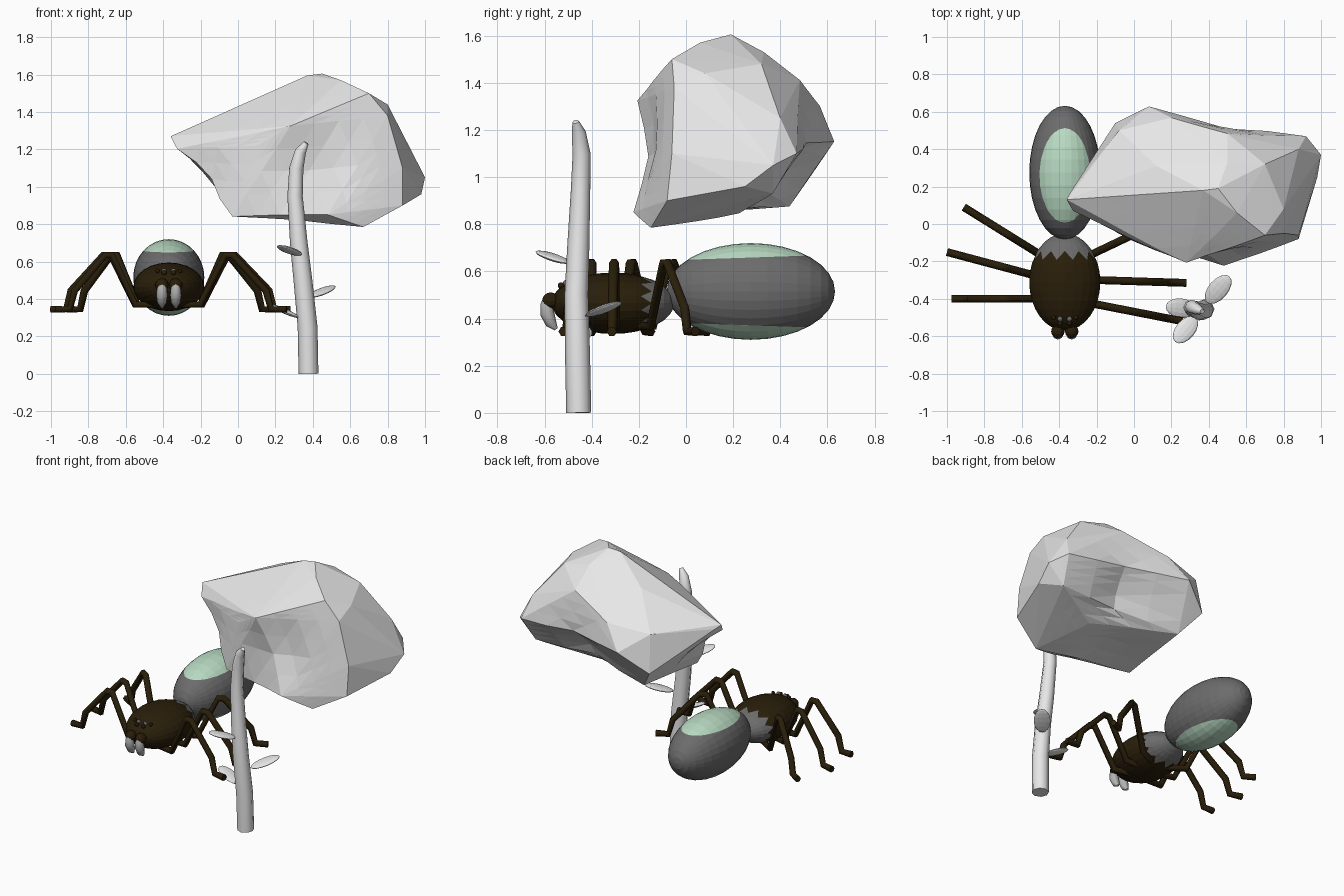
import bpy, bmesh, math
from mathutils import Vector, Matrix

cube = bpy.data.objects.get("Cube")
if cube:
    bpy.data.objects.remove(cube, do_unlink=True)


def material(name, r, g, b):
    m = bpy.data.materials.new(name)
    m.use_nodes = True
    m.diffuse_color = (r, g, b, 1)
    m.node_tree.nodes["Principled BSDF"].inputs["Base Color"].default_value = (r, g, b, 1)
    return m


STONE = material("pale stone", .8, .8, .8)
GREY = material("dark grey", .15, .15, .15)
BROWN = material("dark brown", .022, .013, .003)
MINT = material("mint", .48, .7, .54)
FANG = material("fang grey", .45, .45, .45)


def finish(name, bm, *mats):
    bmesh.ops.recalc_face_normals(bm, faces=bm.faces)
    mesh = bpy.data.meshes.new(name)
    bm.to_mesh(mesh)
    bm.free()
    for m in mats:
        mesh.materials.append(m)
    ob = bpy.data.objects.new(name, mesh)
    bpy.context.collection.objects.link(ob)
    return ob


def unit_ball(segments, rings):
    """Unit sphere with its poles along y."""
    bm = bmesh.new()
    bmesh.ops.create_uvsphere(bm, u_segments=segments, v_segments=rings, radius=1,
                              matrix=Matrix.Rotation(-math.pi / 2, 4, 'X'))
    return bm


def place(bm, centre, radii, rotation=Matrix()):
    bm.transform(Matrix.Translation(centre) @ rotation @ Matrix.Diagonal((*radii, 1)))


def ball(name, centre, radii, mat, rotation=Matrix()):
    bm = unit_ball(12, 8)
    place(bm, centre, radii, rotation)
    return finish(name, bm, mat)


def tube(name, points, radii, mat, resolution=1):
    curve = bpy.data.curves.new(name, 'CURVE')
    curve.dimensions = '3D'
    curve.bevel_depth = 1
    curve.bevel_resolution = resolution
    curve.use_fill_caps = True
    spline = curve.splines.new('POLY')
    spline.points.add(len(points) - 1)
    for p, co, r in zip(spline.points, points, radii):
        p.co = (*co, 1)
        p.radius = r
    curve.materials.append(mat)
    ob = bpy.data.objects.new(name, curve)
    bpy.context.collection.objects.link(ob)
    bpy.ops.object.select_all(action='DESELECT')
    ob.select_set(True)
    bpy.context.view_layer.objects.active = ob
    bpy.ops.object.convert(target='MESH')
    return ob


MID = -.37  # spider centre line

# abdomen with mint caps cut above and below
bm = unit_ball(32, 16)
for side in (1, -1):
    normal = Vector((0, -.06, side)).normalized()
    bmesh.ops.bisect_plane(bm, geom=bm.verts[:] + bm.edges[:] + bm.faces[:],
                           plane_co=normal * .7, plane_no=normal)
    for f in bm.faces:
        if f.calc_center_median().dot(normal) > .7:
            f.material_index = 1
place(bm, (MID, .275, .515), (.19, .357, .205))
finish("abdomen", bm, GREY, MINT)

# front body with a zigzag grey rear
bm = unit_ball(24, 16)
edge = math.sin(math.radians(33.75))
for f in bm.faces:
    f.material_index = int(f.calc_center_median().y > edge)
ring = [v for v in bm.verts if abs(v.co.y - edge) < .01]
ring.sort(key=lambda v: math.atan2(v.co.z, v.co.x))
for i, v in enumerate(ring):
    v.co.y += .13 * (-1) ** i
    v.co.normalize()
place(bm, (MID, -.31, .465), (.19, .26, .13))
finish("front_body", bm, BROWN, GREY)

# jaws, fangs and eyes
for side, word in ((1, "left"), (-1, "right")):
    x = MID + side * .037
    ball(word + "_jaw", (x, -.574, .475), (.036, .036, .036), BROWN)
    tube(word + "_fang", [(x, -.59, .495), (x, -.592, .46), (x, -.588, .42), (x, -.572, .38), (x, -.55, .355)],
         (.012, .026, .03, .024, .008), FANG, 2)
    ball(word + "_front_eye", (MID + side * .025, -.53, .54), (.014,) * 3, BROWN)
    ball(word + "_rear_eye", (MID + side * .025, -.508, .55), (.014,) * 3, GREY)
    ball(word + "_side_eye", (MID + side * .06, -.5, .55), (.012,) * 3, BROWN)

# legs: hip and foot in plan, sharing one bent profile
PROFILE = ((-.35, .37), (0, .37), (.29, .635), (.375, .635), (.76, .445), (.82, .345), (1, .345))
LEGS = {
    "right_rear_leg": ((-.54, -.14), (-.91, .09)),
    "right_middle_leg": ((-.55, -.27), (-1, -.15)),
    "right_front_leg": ((-.55, -.4), (-.975, -.4)),
    "left_rear_leg": ((-.2, -.15), (.2, .04)),
    "left_middle_leg": ((-.19, -.3), (.28, -.315)),
    "left_front_leg": ((-.2, -.43), (.26, -.52)),
}
for name, (hip, foot) in LEGS.items():
    a, b = Vector(hip), Vector(foot)
    tube(name, [(*a.lerp(b, t), z) for t, z in PROFILE], [.021] * len(PROFILE), BROWN)

# plant stem
stem = [(.377, -.455, 0), (.372, -.46, .25), (.347, -.465, .5), (.325, -.457, .7),
        (.305, -.447, .95), (.312, -.443, 1.1), (.335, -.455, 1.19), (.365, -.468, 1.235)]
tube("stem", stem, (.053, .053, .05, .047, .041, .038, .03, .014), STONE, 2)

# leaves: flattened balls from base to tip
LEAVES = {
    "upper_leaf": ((.33, -.5, .635), (.22, -.63, .685)),
    "middle_leaf": ((.39, -.42, .41), (.51, -.28, .47)),
    "lower_leaf": ((.33, -.46, .3), (.17, -.44, .37)),
}
for name, (base, tip) in LEAVES.items():
    a, b = Vector(base), Vector(tip)
    turn = (b - a).to_track_quat('Y', 'Z').to_matrix().to_4x4()
    ball(name, (a + b) / 2, (.052, (b - a).length / 2, .014), STONE, turn)

# boulder: hull of its corners, then subdivided and dented
CORNERS = [
    (-.36, .13, 1.27), (-.33, .07, 1.2), (-.34, .17, 1.25), (-.03, -.08, .84), (-.1, .54, 1.02),
    (.01, .44, .875), (.1, -.14, 1.22), (.08, .63, 1.15), (-.08, .5, 1.27), (.12, .31, 1.46),
    (.2, .57, 1.3), (.5, .485, 1.41), (.92, .47, 1.1), (1, .37, 1.05), (.98, .25, .96),
    (.88, -.08, .9), (.88, -.06, 1.1), (.88, .4, 1.25), (.8, .08, 1.44), (.8, -.05, 1.38),
    (.7, -.06, 1.5), (.7, .32, 1.48), (.45, .19, 1.605), (.37, .18, 1.595), (.28, -.22, 1.325),
    (.48, -.235, .85), (.67, -.15, .785), (.55, .06, 1.57), (.88, .37, .93), (.55, .24, .835),
    (.5, .33, 1.53),
]
bm = bmesh.new()
for co in CORNERS:
    bm.verts.new(co)
bmesh.ops.convex_hull(bm, input=bm.verts[:])
bmesh.ops.delete(bm, geom=[v for v in bm.verts if not v.link_faces], context='VERTS')
bmesh.ops.subdivide_edges(bm, edges=bm.edges[:], cuts=3, use_grid_fill=True)
DENTS = (((.4, -.2, 1.1), (0, .07, 0), .2), ((-.2, .05, 1.05), (.05, 0, .03), .13),
         ((.45, .47, .97), (0, -.08, .04), .22), ((.3, .1, .82), (0, 0, .03), .2))
for v in bm.verts:
    start = v.co.copy()
    for centre, push, reach in DENTS:
        v.co += Vector(push) * math.exp(-((start - Vector(centre)).length / reach) ** 2)
finish("boulder", bm, STONE)
